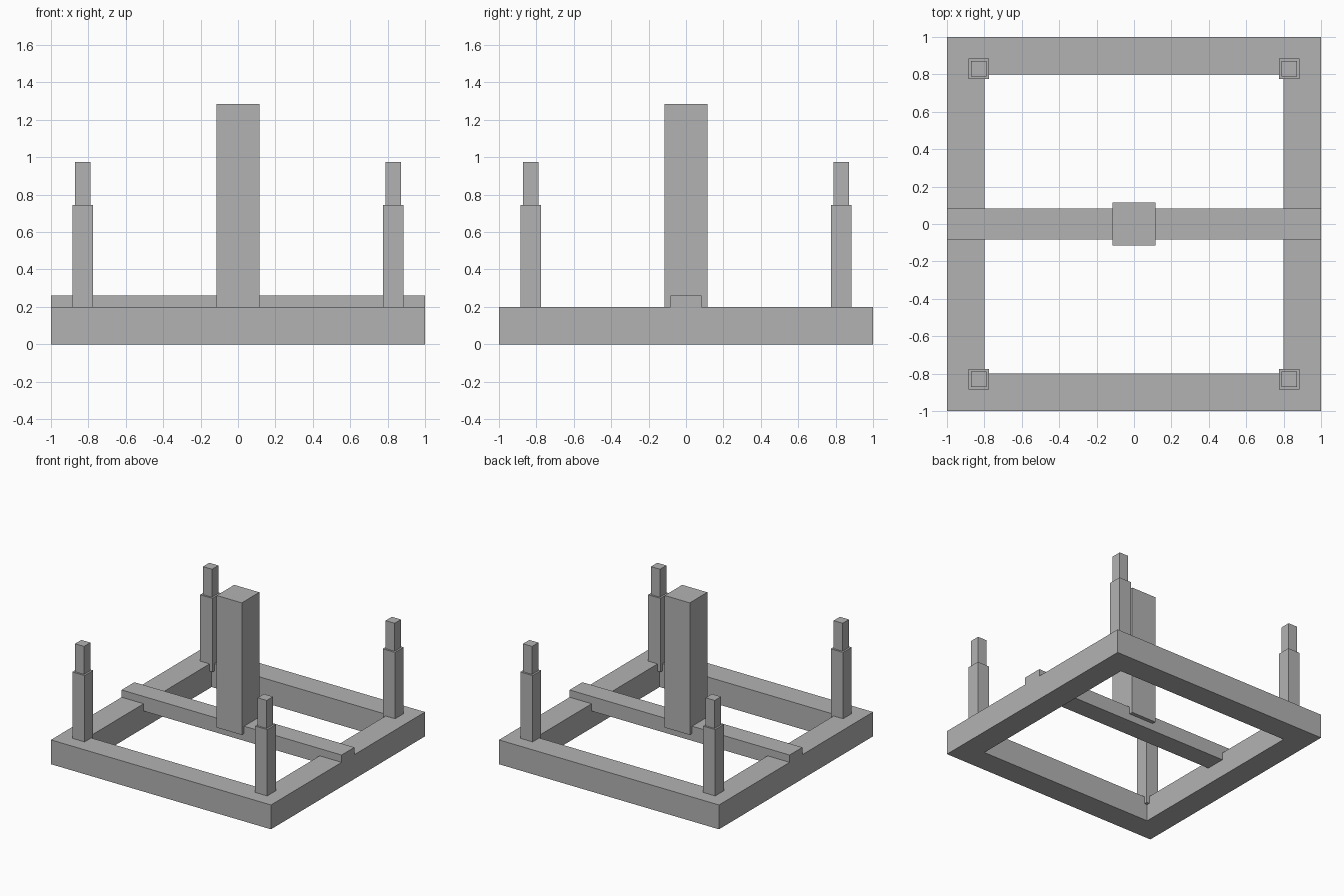
import bpy
import bmesh

if "Cube" in bpy.data.objects:
    bpy.data.objects.remove(bpy.data.objects["Cube"])

grey = bpy.data.materials.new("plain grey")
grey.diffuse_color = (0.45, 0.45, 0.45, 1.0)
grey.use_nodes = True
grey.node_tree.nodes["Principled BSDF"].inputs["Base Color"].default_value = grey.diffuse_color


def add_object(name, bm):
    bmesh.ops.recalc_face_normals(bm, faces=bm.faces)
    mesh = bpy.data.meshes.new(name)
    bm.to_mesh(mesh)
    bm.free()
    mesh.materials.append(grey)
    obj = bpy.data.objects.new(name, mesh)
    bpy.context.collection.objects.link(obj)
    return obj


def box(name, cx, cy, half_x, half_y, z0, z1):
    bm = bmesh.new()
    bmesh.ops.create_cube(bm, size=2)
    for v in bm.verts:
        v.co.x = cx + v.co.x * half_x
        v.co.y = cy + v.co.y * half_y
        v.co.z = z1 if v.co.z > 0 else z0
    return add_object(name, bm)


# Square base frame: a rectangular section carried round four corners
section = [(1.0, 0.0), (1.0, 0.2), (0.8, 0.2), (0.8, 0.0)]
corners = [(-1, -1), (1, -1), (1, 1), (-1, 1)]
bm = bmesh.new()
rings = [[bm.verts.new((sx * r, sy * r, z)) for r, z in section]
         for sx, sy in corners]
for i in range(4):
    a, b = rings[i], rings[(i + 1) % 4]
    for j in range(4):
        k = (j + 1) % 4
        bm.faces.new((a[j], b[j], b[k], a[k]))
add_object("base_frame", bm)

# Cross beam let halfway into the side rails
box("cross_beam", 0, 0, 1.0, 0.083, 0.14, 0.26)

# Tall centre column
box("centre_column", 0, 0, 0.114, 0.114, 0.2, 1.285)

# Stepped corner posts, sunk slightly into the frame
for side_y, row in ((-1, "front"), (1, "back")):
    for side_x, side in ((-1, "left"), (1, "right")):
        x, y = side_x * 0.83, side_y * 0.83
        box(f"{row}_{side}_post", x, y, 0.056, 0.056, 0.14, 0.745)
        box(f"{row}_{side}_post_top", x, y, 0.041, 0.041, 0.745, 0.975)
